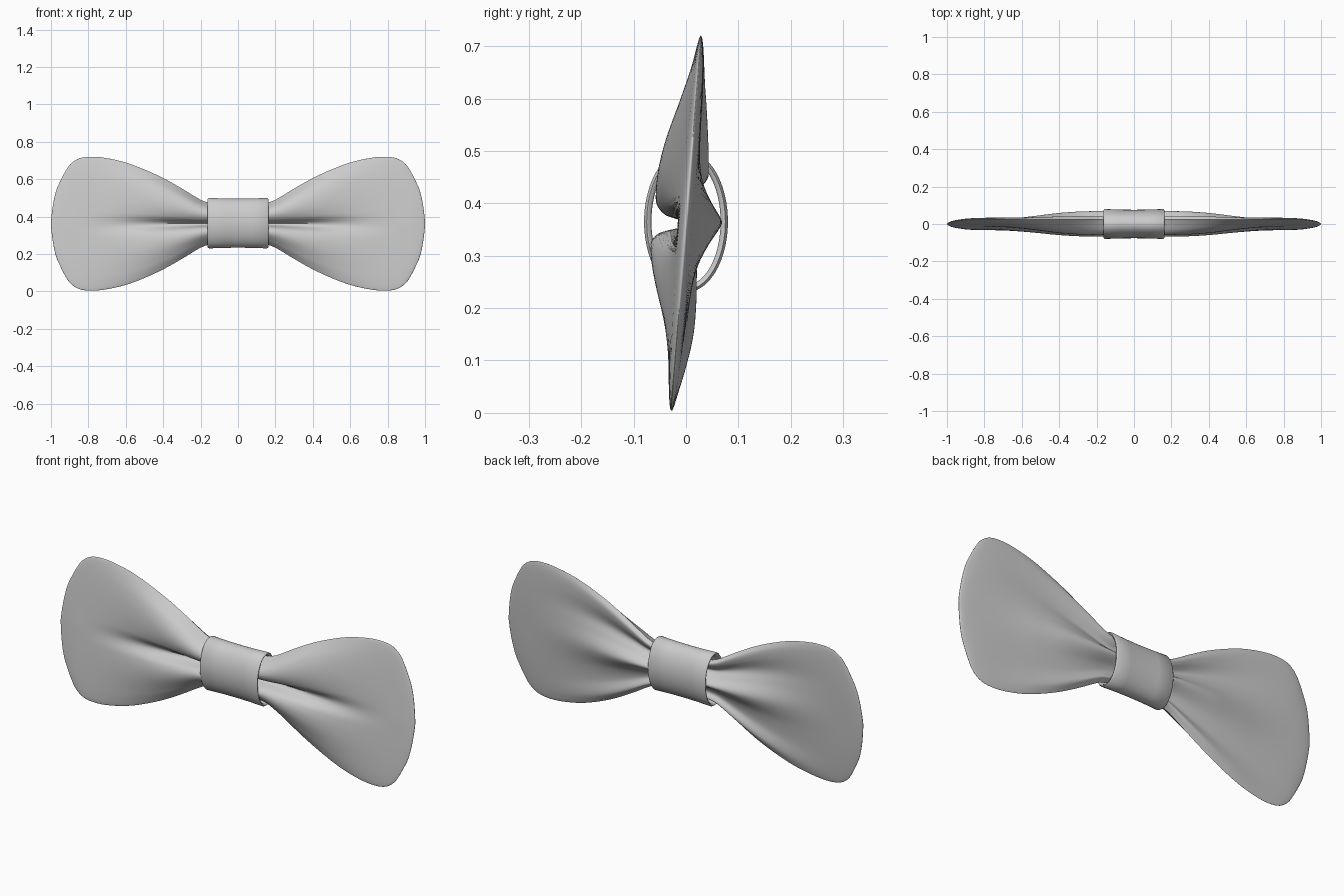
import bpy, bmesh, math

if "Cube" in bpy.data.objects:
    bpy.data.objects.remove(bpy.data.objects["Cube"])

CZ = 0.362  # height of the bow's centre line


def curve(points, x):
    """Smooth interpolation through (x, value) points."""
    n = len(points)
    if x <= points[0][0]:
        return points[0][1]
    if x >= points[-1][0]:
        return points[-1][1]

    def slope(i):
        a, b = points[max(i - 1, 0)], points[min(i + 1, n - 1)]
        return (b[1] - a[1]) / (b[0] - a[0])

    i = max(k for k in range(n - 1) if points[k][0] <= x)
    (x0, y0), (x1, y1) = points[i], points[i + 1]
    d = x1 - x0
    t = (x - x0) / d
    return ((2*t**3 - 3*t**2 + 1) * y0 + (t**3 - 2*t**2 + t) * d * slope(i)
            + (3*t**2 - 2*t**3) * y1 + (t**3 - t**2) * d * slope(i + 1))


def loft(name, rings, cap=False, closed=False):
    """Skin a list of closed rings into a smooth object."""
    bm = bmesh.new()
    rows = [[bm.verts.new(p) for p in r] for r in rings]
    pairs = list(zip(rows, rows[1:])) + ([(rows[-1], rows[0])] if closed else [])
    for a, b in pairs:
        for i in range(len(a)):
            j = (i + 1) % len(a)
            bm.faces.new((a[i], a[j], b[j], b[i]))
    if cap:
        bm.faces.new(rows[0])
        bm.faces.new(rows[-1])
    bmesh.ops.recalc_face_normals(bm, faces=bm.faces)
    me = bpy.data.meshes.new(name)
    bm.to_mesh(me)
    bm.free()
    ob = bpy.data.objects.new(name, me)
    bpy.context.collection.objects.link(ob)
    bpy.ops.object.select_all(action='DESELECT')
    ob.select_set(True)
    bpy.context.view_layer.objects.active = ob
    bpy.ops.object.shade_smooth_by_angle(angle=math.radians(50))
    return ob


# Half height of the bow along x
HEIGHT = [(0, .106), (.12, .108), (.16, .113), (.2, .128), (.3, .188), (.4, .244),
          (.5, .29), (.6, .327), (.7, .35), (.78, .358), (.85, .349), (.9, .315),
          (.93, .268), (.95, .228), (.97, .183), (.985, .125), (.995, .06), (1, .01)]
# Pleated cross-section beside the knot: front and back faces over -1..1 of the height
FRONT = [(-1, -.005), (-.8, -.035), (-.45, -.066), (-.18, -.052), (-.02, .005),
         (.15, -.04), (.45, -.057), (.75, -.035), (1, .025)]
BACK = [(-1, -.005), (-.85, .02), (-.6, .008), (-.35, .022), (0, .068),
        (.3, .035), (.5, .016), (.75, .038), (.9, .042), (1, .025)]
# How strongly the pleats show along x
PLEAT = [(0, 1), (.25, 1), (.4, .82), (.55, .45), (.7, .14), (.85, 0), (1, 0)]


def bow_ring(x, n=72):
    h, w = curve(HEIGHT, abs(x)), curve(PLEAT, abs(x))
    thick = 0.017 * math.sqrt(max(0, 1 - abs(x)**8)) + 0.001
    ring = []
    for i in range(2 * n):
        a = math.pi * i / n
        v = math.cos(a)
        fold = curve(FRONT if i <= n else BACK, v)
        flat = 0.08 * h * v - thick * math.sin(a)
        ring.append((x, w * fold + (1 - w) * flat, CZ + h * v))
    return ring


# Bow: two wings running through the knot
steps = 55
xs = [math.sin(math.pi / 2 * k / steps) for k in range(-steps, steps + 1)]
loft("bow_fabric", [bow_ring(x) for x in xs], cap=True)

# Band wrapped around the middle: rounded strip section swept round an ellipse
section = [(-.155, .011), (-.162, .006), (-.16, 0), (-.154, -.003), (-.08, -.003),
           (0, -.003), (.08, -.003), (.154, -.003), (.16, 0), (.162, .006),
           (.155, .011), (.08, .008), (0, .007), (-.08, .008)]
band = []
for k in range(72):
    a = 2 * math.pi * k / 72
    band.append([(x, (.069 + r) * math.cos(a), CZ + .003 + (.124 + r) * math.sin(a))
                 for x, r in section])
loft("center_band", band, closed=True)
